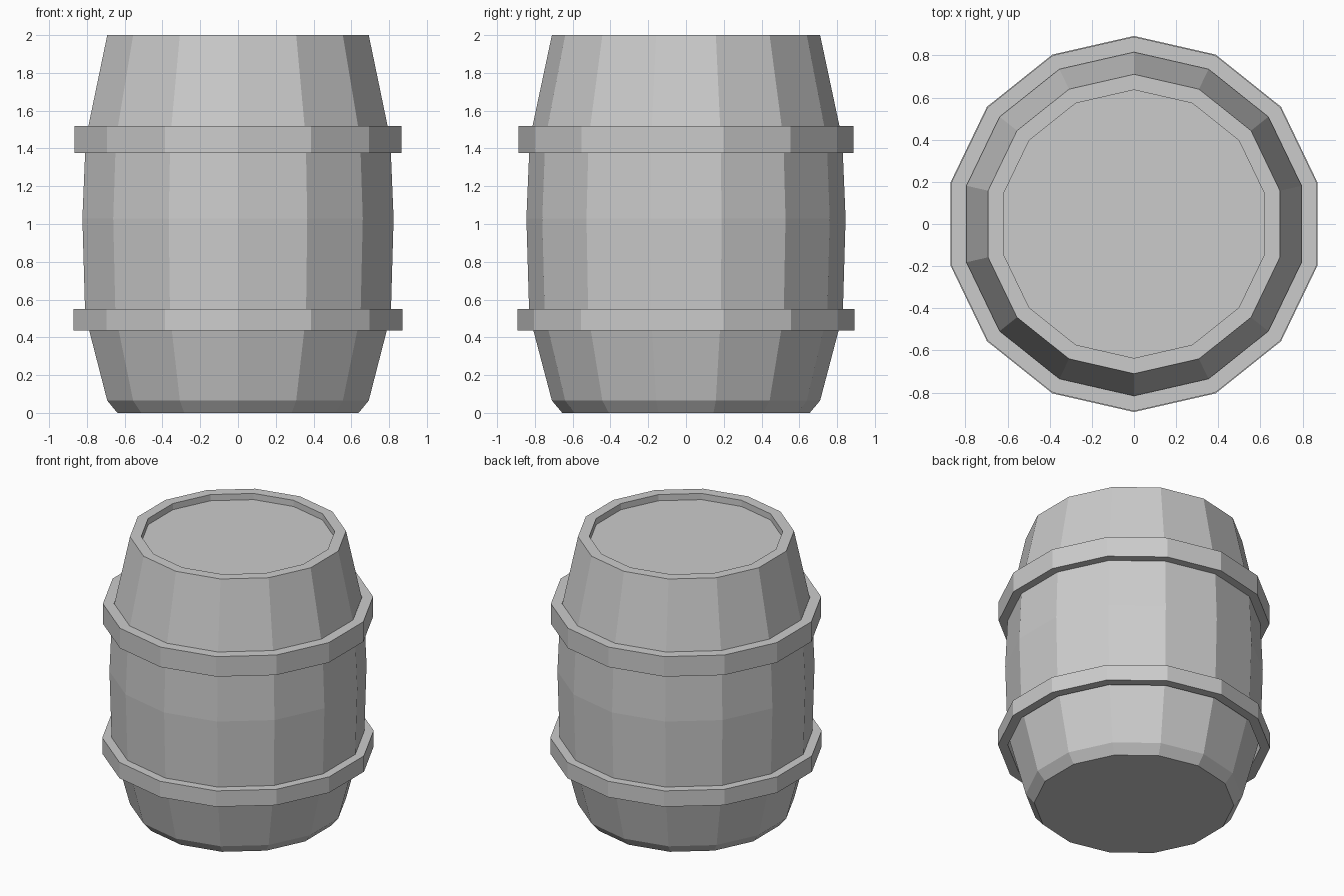
import bpy, bmesh
from math import cos, sin, pi

if "Cube" in bpy.data.objects:
    bpy.data.objects.remove(bpy.data.objects["Cube"])

SIDES = 14


def lathe(name, profile, closed=False):
    """Spin (radius, z) points into a 14-sided solid, one vertex on the +y axis."""
    bm = bmesh.new()
    rings = []
    for r, z in profile:
        angles = [pi / 2 + 2 * pi * i / SIDES for i in range(SIDES)]
        rings.append([bm.verts.new((r * cos(a), r * sin(a), z)) for a in angles])
    pairs = list(zip(rings, rings[1:]))
    if closed:
        pairs.append((rings[-1], rings[0]))
    else:
        bm.faces.new(rings[0])
        bm.faces.new(rings[-1])
    for lo, hi in pairs:
        for i in range(SIDES):
            j = (i + 1) % SIDES
            bm.faces.new((lo[i], lo[j], hi[j], hi[i]))
    bmesh.ops.recalc_face_normals(bm, faces=bm.faces)
    mesh = bpy.data.meshes.new(name)
    bm.to_mesh(mesh)
    bm.free()
    obj = bpy.data.objects.new(name, mesh)
    bpy.context.collection.objects.link(obj)
    return obj


def hoop(name, z0, z1, inner, outer):
    return lathe(name, [(inner, z0), (outer, z0), (outer, z1), (inner, z1)], closed=True)


# Bulging body with chamfered base and recessed lid
lathe("barrel_body", [(0.655, 0), (0.71, 0.065), (0.83, 0.52), (0.845, 1.03),
                      (0.827, 1.45), (0.71, 2.0), (0.636, 2.0), (0.636, 1.955)])

# Two hoops around the body
hoop("lower_hoop", 0.435, 0.55, 0.828, 0.892)
hoop("upper_hoop", 1.375, 1.52, 0.815, 0.888)
